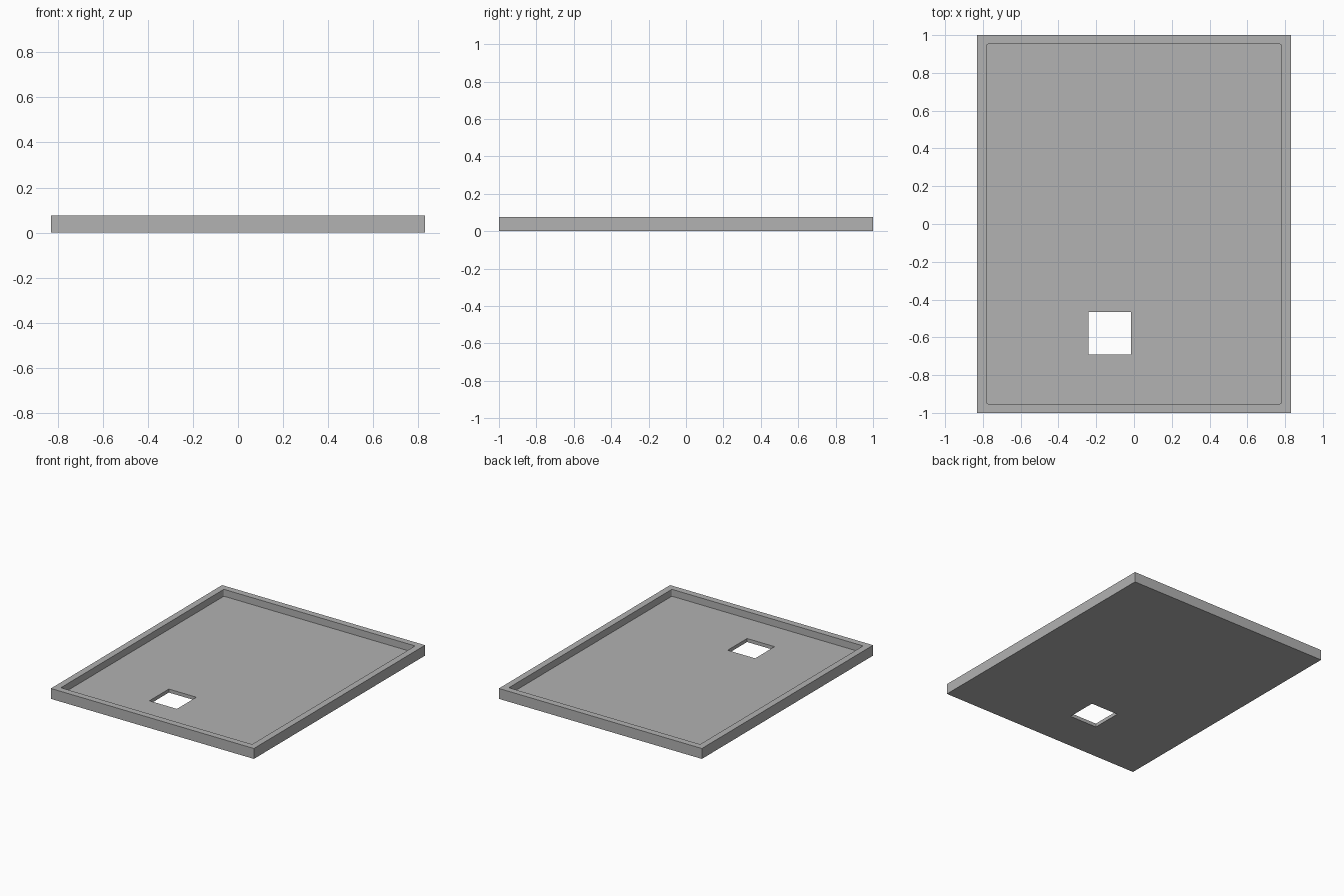
import bpy
import bmesh

if "Cube" in bpy.data.objects:
    bpy.data.objects.remove(bpy.data.objects["Cube"], do_unlink=True)

WIDTH, LENGTH, HEIGHT = 1.66, 2.0, 0.077
WALL, FLOOR, CORNER = 0.048, 0.026, 0.01

grey = bpy.data.materials.new("plain grey")
grey.use_nodes = True
grey.diffuse_color = (0.445, 0.445, 0.445, 1)
grey.node_tree.nodes["Principled BSDF"].inputs["Base Color"].default_value = grey.diffuse_color


def box(name, x, y, z, corner=0):
    """Box from (min, max) ranges, with optional rounded upright edges."""
    bm = bmesh.new()
    bmesh.ops.create_cube(bm, size=1)
    for v in bm.verts:
        v.co = [r[0] if c < 0 else r[1] for c, r in zip(v.co, (x, y, z))]
    if corner:
        upright = [e for e in bm.edges if abs(e.verts[0].co.z - e.verts[1].co.z) > 0.001]
        bmesh.ops.bevel(bm, geom=upright, offset=corner, segments=4, profile=0.5, affect='EDGES')
    mesh = bpy.data.meshes.new(name)
    bm.to_mesh(mesh)
    bm.free()
    mesh.materials.append(grey)
    obj = bpy.data.objects.new(name, mesh)
    bpy.context.collection.objects.link(obj)
    return obj


def cut(target, cutter):
    """Subtract the cutter, apply the result and discard the cutter."""
    cutter.hide_render = True
    mod = target.modifiers.new("cut", 'BOOLEAN')
    mod.operation = 'DIFFERENCE'
    mod.solver = 'EXACT'
    mod.object = cutter
    bpy.context.view_layer.objects.active = target
    bpy.ops.object.modifier_apply(modifier=mod.name)
    bpy.data.objects.remove(cutter, do_unlink=True)


# Solid tray blank
hx, hy = WIDTH / 2, LENGTH / 2
tray = box("tray", (-hx, hx), (-hy, hy), (0, HEIGHT))

# Shallow recess that leaves the raised rim
ix, iy = hx - WALL, hy - WALL
cut(tray, box("recess_cutter", (-ix, ix), (-iy, iy), (FLOOR, HEIGHT + 0.1), CORNER))

# Square drain opening through the floor
cut(tray, box("opening_cutter", (-0.24, -0.015), (-0.692, -0.465), (-0.1, HEIGHT + 0.1)))
